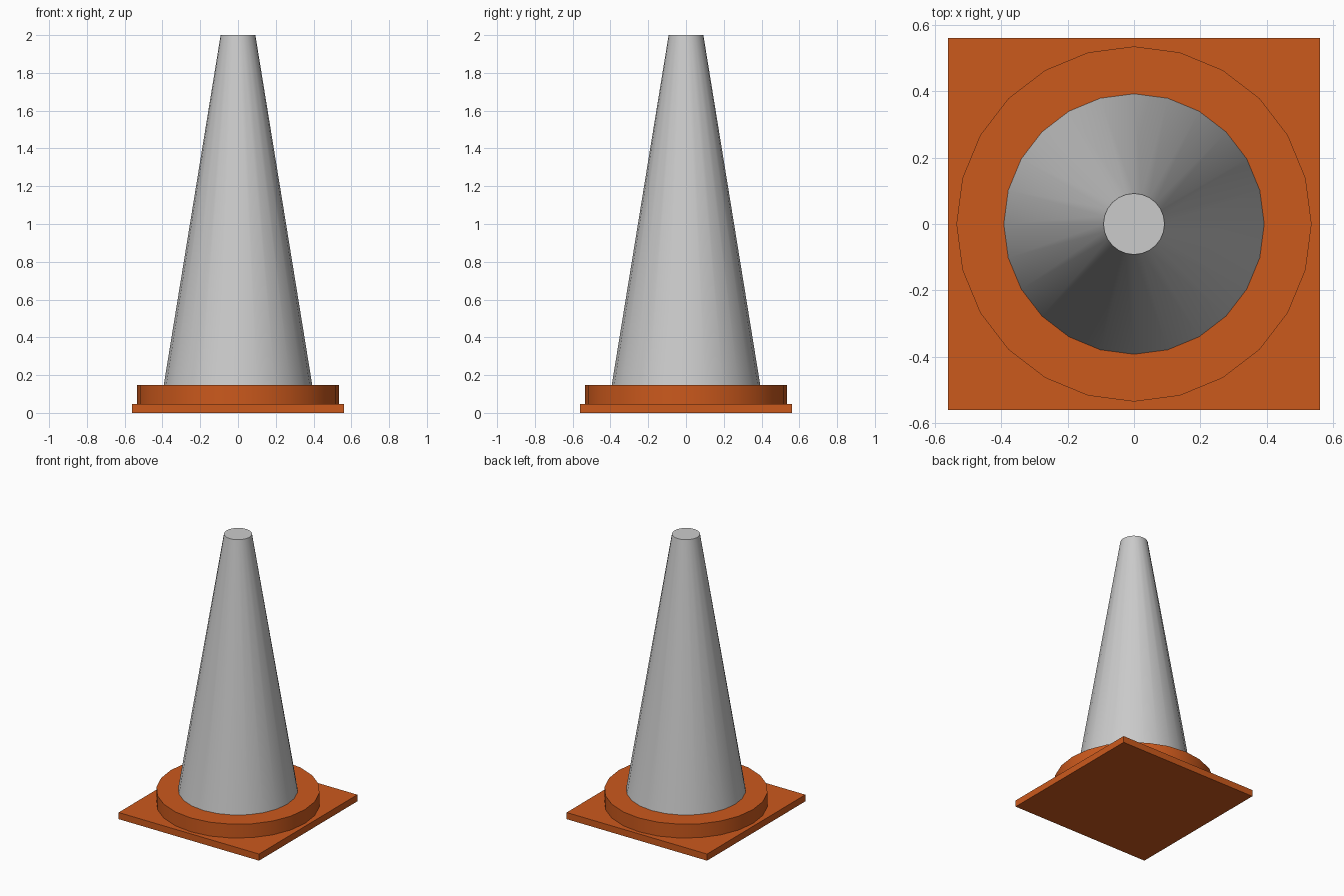
import bpy
import math

if "Cube" in bpy.data.objects:
    bpy.data.objects.remove(bpy.data.objects["Cube"])

orange = bpy.data.materials.new("orange_rubber")
orange.diffuse_color = (0.6, 0.1, 0.012, 1)
orange.use_nodes = True
orange.node_tree.nodes["Principled BSDF"].inputs["Base Color"].default_value = orange.diffuse_color


def frustum(name, r_bottom, r_top, z0, z1, mat=None):
    bpy.ops.mesh.primitive_cone_add(vertices=24, radius1=r_bottom, radius2=r_top,
                                    depth=z1 - z0, location=(0, 0, (z0 + z1) / 2))
    obj = bpy.context.object
    obj.name = name
    if mat:
        obj.data.materials.append(mat)
    bpy.ops.object.shade_smooth_by_angle(angle=math.radians(30))
    return obj


# Square base plate
bpy.ops.mesh.primitive_cube_add(size=1, location=(0, 0, 0.024))
plate = bpy.context.object
plate.name = "base_plate"
plate.scale = (1.124, 1.124, 0.048)
bpy.ops.object.transform_apply(location=False, rotation=False, scale=True)
plate.data.materials.append(orange)

# Round collar on the plate
frustum("base_collar", 0.536, 0.536, 0.048, 0.148, orange)

# Tapered body with flat top
frustum("cone_body", 0.393, 0.092, 0.148, 2.0)
